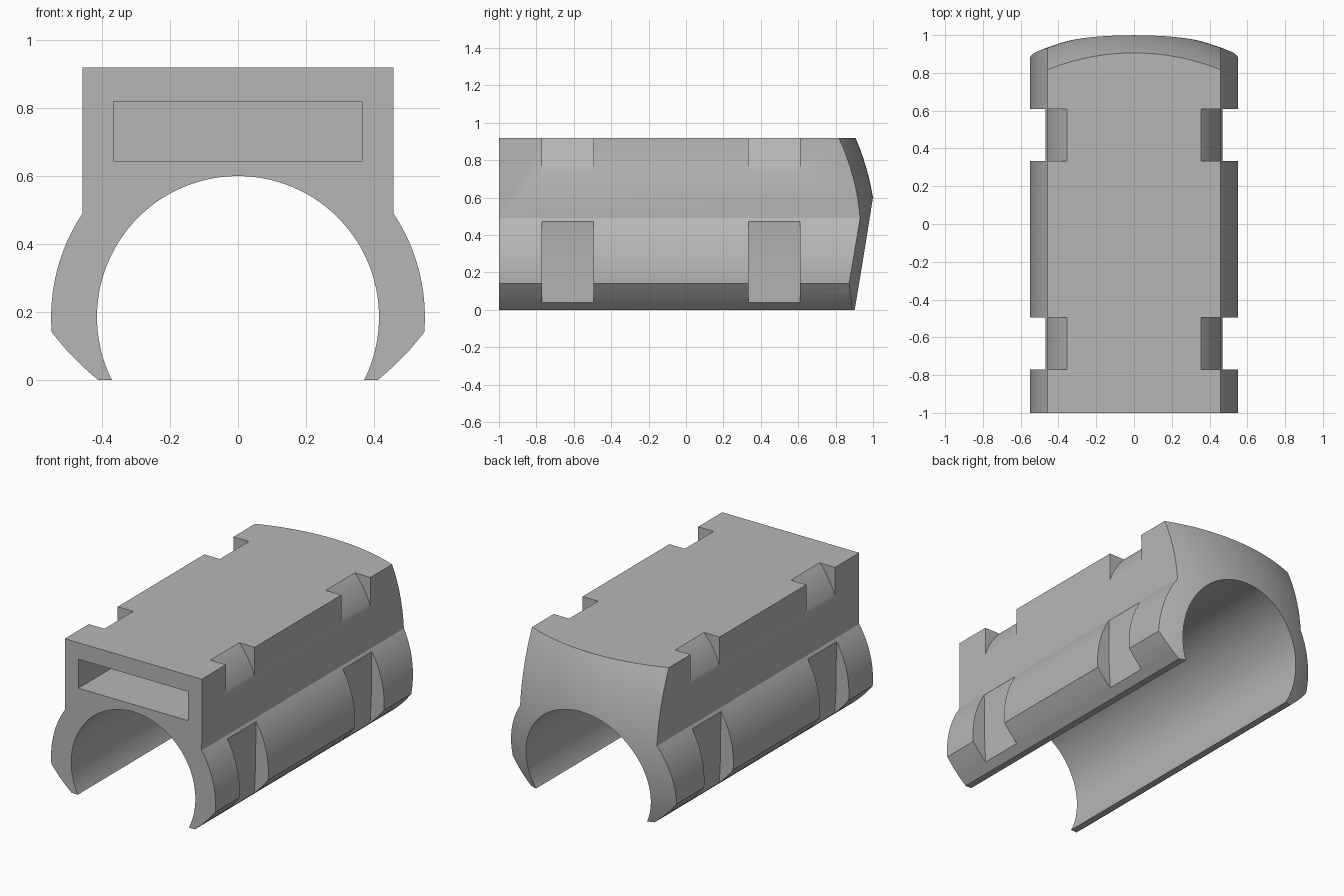
import bpy, bmesh
from math import sin, cos, pi, radians, atan2

cube = bpy.data.objects.get("Cube")
if cube:
    bpy.data.objects.remove(cube, do_unlink=True)

gray = bpy.data.materials.new("plain gray")
gray.use_nodes = True
gray.diffuse_color = (0.47, 0.47, 0.47, 1)
gray.node_tree.nodes["Principled BSDF"].inputs["Base Color"].default_value = gray.diffuse_color


def add_object(name, bm):
    bmesh.ops.recalc_face_normals(bm, faces=bm.faces[:])
    mesh = bpy.data.meshes.new(name)
    bm.to_mesh(mesh)
    bm.free()
    mesh.materials.append(gray)
    obj = bpy.data.objects.new(name, mesh)
    bpy.context.collection.objects.link(obj)
    return obj


def prism(name, outline, y0, y1):
    """Extrude an x-z outline from y0 to y1."""
    bm = bmesh.new()
    face = bm.faces.new([bm.verts.new((x, y0, z)) for x, z in outline])
    ext = bmesh.ops.extrude_face_region(bm, geom=[face])["geom"]
    moved = [v for v in ext if isinstance(v, bmesh.types.BMVert)]
    bmesh.ops.translate(bm, verts=moved, vec=(0, y1 - y0, 0))
    return add_object(name, bm)


def arc(cz, r, a0, a1, n):
    steps = [a0 + (a1 - a0) * i / n for i in range(n + 1)]
    return [(r * cos(a), cz + r * sin(a)) for a in steps]


def boolean(obj, cutter, operation):
    mod = obj.modifiers.new("cut", 'BOOLEAN')
    mod.operation = operation
    mod.solver = 'EXACT'
    mod.object = cutter
    bpy.context.view_layer.objects.active = obj
    bpy.ops.object.modifier_apply(modifier=mod.name)
    bpy.data.objects.remove(cutter, do_unlink=True)


# Clamp section: square top, round shoulders, tapered lips, open round bore
axis_z = 0.185
half = [(0.458, 0.92)]
half += arc(axis_z, 0.55, atan2(0.305, 0.458), atan2(-0.045, 0.548), 24)
half += [(0.505, 0.088), (0.46, 0.042), (0.412, 0), (0.371, 0)]
half += arc(axis_z, 0.415, atan2(-axis_z, 0.371), pi / 2, 48)[1:]
mirrored = [(-x, z) for x, z in reversed(half[:-1])]
body = prism("clamp_body", half + mirrored, -1, 1.2)

# Domed back end
bm = bmesh.new()
bmesh.ops.create_uvsphere(bm, u_segments=192, v_segments=160, radius=1.33)
for v in bm.verts:
    v.co = (v.co.x, v.co.z - 0.314, -v.co.y + 0.39)
boolean(body, add_object("dome_cutter", bm), 'INTERSECT')

# Strap grooves on both sides
groove = arc(0.592, 0.483, radians(50), radians(-15), 24)
groove += [(0.464, 0.2), (0.452, -0.05), (0.7, -0.05), (0.7, 0.962)]
for side in (1, -1):
    for y0, y1 in ((-0.77, -0.495), (0.333, 0.61)):
        cutter = prism("groove_cutter", [(side * x, z) for x, z in groove], y0, y1)
        boolean(body, cutter, 'DIFFERENCE')

# Blind slot in the front
slot = [(-0.367, 0.645), (0.367, 0.645), (0.367, 0.82), (-0.367, 0.82)]
boolean(body, prism("slot_cutter", slot, -1.1, 0.8), 'DIFFERENCE')

# One colour and smooth curves with crisp edges
body.data.materials.clear()
body.data.materials.append(gray)
for p in body.data.polygons:
    p.material_index = 0
bpy.ops.object.select_all(action='DESELECT')
body.select_set(True)
bpy.context.view_layer.objects.active = body
bpy.ops.object.shade_smooth_by_angle(angle=radians(25))
